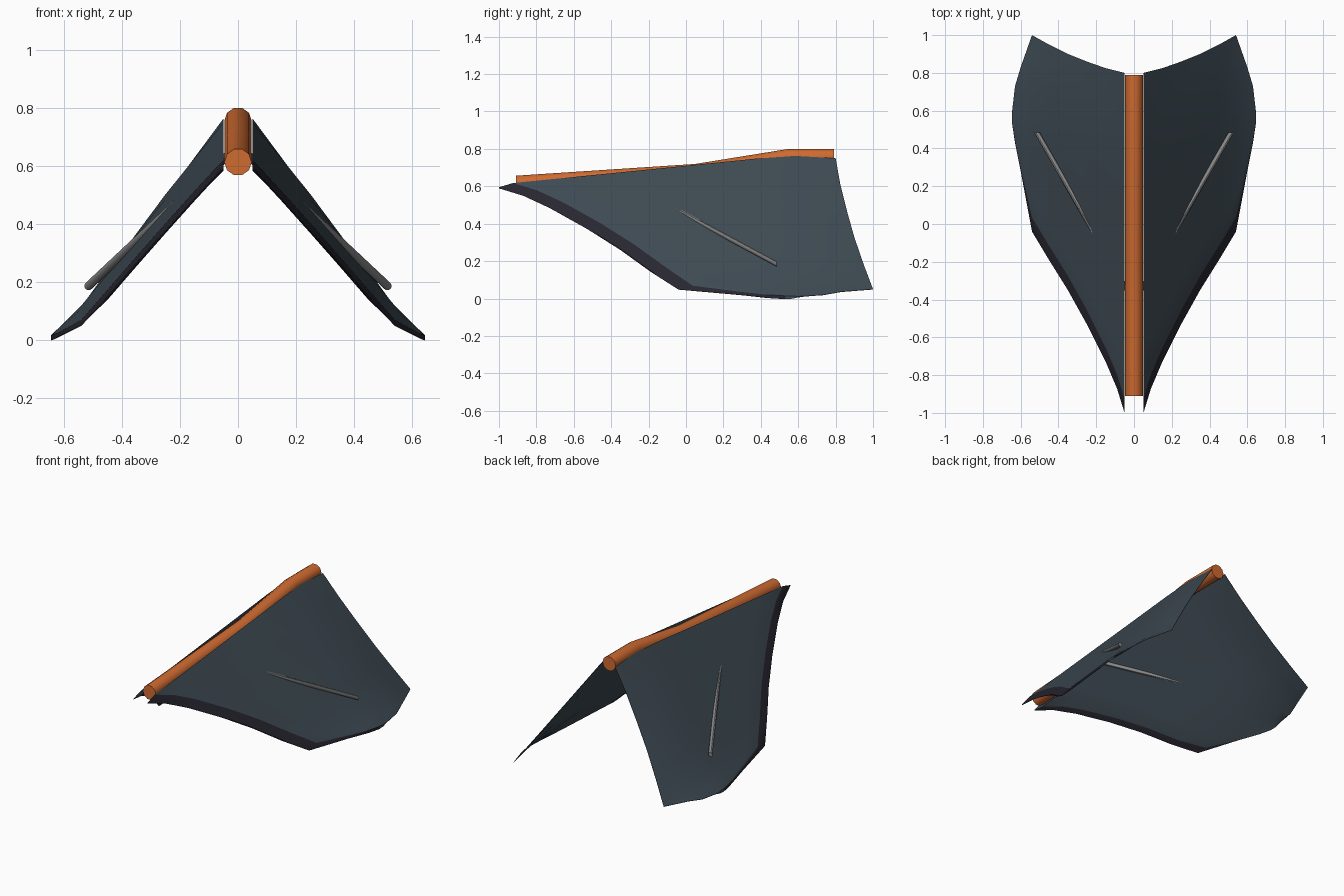
import bpy, bmesh, math
from mathutils import Vector

if "Cube" in bpy.data.objects:
    bpy.data.objects.remove(bpy.data.objects["Cube"])


def material(name, rgb):
    m = bpy.data.materials.new(name)
    m.diffuse_color = (*rgb, 1)
    m.use_nodes = True
    m.node_tree.nodes["Principled BSDF"].inputs["Base Color"].default_value = m.diffuse_color
    return m


SLATE = material("slate", (0.047, 0.068, 0.085))
DARK = material("dark_edge", (0.021, 0.019, 0.029))
ORANGE = material("orange", (0.62, 0.145, 0.03))
GREY = material("grey_metal", (0.24, 0.24, 0.24))


def lerp(table, v):
    """Piecewise linear lookup in (key, value) pairs."""
    for (a, p), (b, q) in zip(table, table[1:]):
        if v <= b:
            return p + (q - p) * max(0, (v - a) / (b - a))
    return table[-1][1]


def finish(bm, name, mats, angle=30):
    bmesh.ops.recalc_face_normals(bm, faces=bm.faces)
    me = bpy.data.meshes.new(name)
    bm.to_mesh(me)
    bm.free()
    for m in mats:
        me.materials.append(m)
    ob = bpy.data.objects.new(name, me)
    bpy.context.collection.objects.link(ob)
    bpy.ops.object.select_all(action='DESELECT')
    ob.select_set(True)
    bpy.context.view_layer.objects.active = ob
    bpy.ops.object.shade_smooth_by_angle(angle=math.radians(angle))
    return ob


# Wing plan: distance from the spine, leading y, trailing y
STATIONS = [(0.05, -1.0, 0.80), (0.09, -0.87, 0.81), (0.15, -0.73, 0.825),
            (0.25, -0.53, 0.86), (0.35, -0.35, 0.90), (0.45, -0.19, 0.95),
            (0.54, -0.04, 1.0), (0.60, 0.28, 0.83), (0.63, 0.43, 0.73),
            (0.645, 0.53, 0.60)]
# Height of the root line along y, and the drop away from it
ROOT = [(-1, 0.61), (0, 0.71), (0.54, 0.765), (0.8, 0.75), (1, 0.695)]
DROP = [(0.05, 0), (0.54, 0.645), (0.645, 0.75)]
THICK = [(0, 0.035), (0.6, 0.028), (1, 0.004)]
N = 9


def wing(side, name):
    bm = bmesh.new()
    top, bottom = [], []
    for x, y0, y1 in STATIONS:
        band = min(0.075, 0.2 * (y1 - y0)) if x < 0.55 else 0.03 * (y1 - y0)
        outer = 1 if x < 0.5 else 0.5
        ts, bs = [], []
        for i in range(N + 1):
            t = max(0, (i - 1) / (N - 1))
            y = y0 if i == 0 else y0 + band + (y1 - y0 - band) * t
            z = lerp(ROOT, y) - lerp(DROP, x)
            th = lerp(THICK, t) * outer
            if i == 0:                      # sharp nose below the top skin
                z -= 0.015 * outer
                th = 0.006
            ts.append(bm.verts.new((side * x, y, z)))
            bs.append(bm.verts.new((side * x, y, z - th)))
        top.append(ts)
        bottom.append(bs)
    last = len(STATIONS) - 1
    for s in range(last):
        for i in range(N):
            for g in (top, bottom):
                f = bm.faces.new((g[s][i], g[s + 1][i], g[s + 1][i + 1], g[s][i + 1]))
                f.material_index = 1 if i == 0 else 0
        for i in (0, N):                    # leading and trailing walls
            f = bm.faces.new((top[s][i], top[s + 1][i], bottom[s + 1][i], bottom[s][i]))
            f.material_index = 1 if i == 0 else 0
    for s in (0, last):                     # root and tip walls
        for i in range(N):
            bm.faces.new((top[s][i], top[s][i + 1], bottom[s][i + 1], bottom[s][i]))
    finish(bm, name, (SLATE, DARK))


def tube(name, path, radius, sides, mat):
    """Tube along a path, with rings standing square to the y axis."""
    bm = bmesh.new()
    rings = []
    for p in path:
        rings.append([bm.verts.new(Vector(p) + Vector((
            radius * math.sin((k + 0.5) * math.tau / sides), 0,
            radius * math.cos((k + 0.5) * math.tau / sides)))) for k in range(sides)])
    for a, b in zip(rings, rings[1:]):
        for k in range(sides):
            j = (k + 1) % sides
            bm.faces.new((a[k], a[j], b[j], b[k]))
    bm.faces.new(rings[0])
    bm.faces.new(rings[-1])
    finish(bm, name, (mat,), 40)


# Central bent spine
tube("spine", [(0, -0.91, 0.612), (0, 0.05, 0.675), (0, 0.54, 0.754), (0, 0.79, 0.754)],
     0.047, 10, ORANGE)

# Wings and the struts that pass through them
for side, label in ((1, "right"), (-1, "left")):
    wing(side, label + "_wing")
    tube(label + "_strut", [(side * 0.515, 0.485, 0.185), (side * 0.03, -0.36, 0.64)],
         0.015, 10, GREY)
